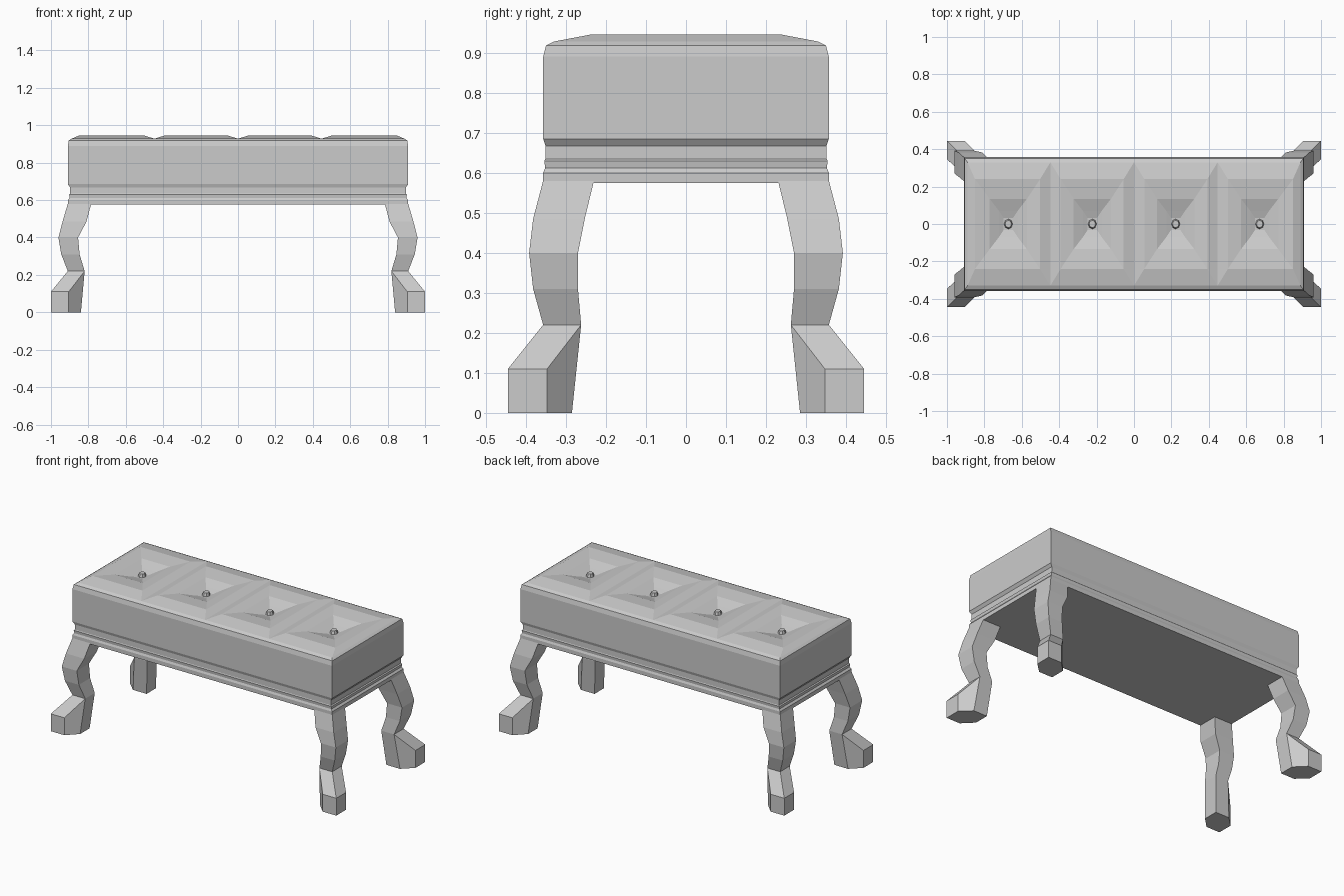
import bpy, bmesh

cube = bpy.data.objects.get("Cube")
if cube:
    bpy.data.objects.remove(cube, do_unlink=True)

grey = bpy.data.materials.new("plain grey")
grey.use_nodes = True
grey.diffuse_color = (0.6, 0.6, 0.6, 1)
grey.node_tree.nodes["Principled BSDF"].inputs["Base Color"].default_value = (0.6, 0.6, 0.6, 1)


def rect(x0, x1, y0, y1, z):
    return [(x0, y0, z), (x1, y0, z), (x1, y1, z), (x0, y1, z)]


def loft(bm, loops, start=True, end=True):
    """Skin a stack of four-cornered loops, optionally capping its ends."""
    rings = [[bm.verts.new(p) for p in loop] for loop in loops]
    for a, b in zip(rings, rings[1:]):
        for i in range(4):
            j = (i + 1) % 4
            quad = (a[i], a[j], b[j], b[i])
            # skip the hidden upright slivers where two pads meet
            if max(v.co.x for v in quad) - min(v.co.x for v in quad) > 1e-5 or \
                    max(abs(v.co.y) for v in quad) - min(abs(v.co.y) for v in quad) < 0.1:
                bm.faces.new(quad)
    if start:
        bm.faces.new(rings[0][::-1])
    if end:
        bm.faces.new(rings[-1])
    return rings


def finish(bm, name):
    bmesh.ops.remove_doubles(bm, verts=bm.verts, dist=1e-4)
    bmesh.ops.recalc_face_normals(bm, faces=bm.faces)
    mesh = bpy.data.meshes.new(name)
    bm.to_mesh(mesh)
    bm.free()
    mesh.materials.append(grey)
    obj = bpy.data.objects.new(name, mesh)
    bpy.context.collection.objects.link(obj)
    return obj


def centred(profile):
    return [rect(-x, x, -y, y, z) for x, y, z in profile]


# Moulded frame under the cushion
bm = bmesh.new()
loft(bm, centred([(0.91, 0.357, 0.575), (0.91, 0.357, 0.6), (0.9, 0.352, 0.612),
                  (0.903, 0.354, 0.63), (0.897, 0.351, 0.635), (0.897, 0.351, 0.672)]))
finish(bm, "frame")

# Cushion sides
bm = bmesh.new()
loft(bm, centred([(0.897, 0.351, 0.667), (0.91, 0.357, 0.685),
                  (0.91, 0.357, 0.89), (0.905, 0.35, 0.918)]), end=False)

# Four tufted pads with sunken centres
edges = [-0.905, -0.447, 0, 0.447, 0.905]
centres = [-0.672, -0.223, 0.223, 0.672]
for k, cx in enumerate(centres):
    x0, x1 = edges[k], edges[k + 1]
    in0 = 0.015 if k == 0 else 0
    in1 = 0.015 if k == 3 else 0
    loops = [rect(x0, x1, -0.35, 0.35, 0.918),
             rect(x0 + in0, x1 - in1, -0.33, 0.33, 0.928),
             rect(x0 + 0.055, x1 - 0.055, -0.24, 0.24, 0.945)]
    for hx, hy, z in [(0.1, 0.135, 0.934), (0.05, 0.07, 0.912), (0.025, 0.032, 0.9)]:
        loops.append(rect(cx - hx, cx + hx, -hy, hy, z))
    loft(bm, loops, start=False)
finish(bm, "cushion")

# Buttons
for k, cx in enumerate(centres):
    bm = bmesh.new()
    bmesh.ops.create_cone(bm, cap_ends=True, segments=8, radius1=0.03, radius2=0.02, depth=0.03)
    for v in bm.verts:
        v.co.x = v.co.x * 0.85 + cx
        v.co.z += 0.905
    finish(bm, "button_%d" % (k + 1))

# Curved legs with splayed feet: inner x, outer x, inner y, outer y, height
LEG = [(0.785, 0.91, 0.23, 0.357, 0.58), (0.81, 0.938, 0.253, 0.382, 0.485),
       (0.855, 0.96, 0.27, 0.392, 0.4), (0.847, 0.945, 0.27, 0.382, 0.31),
       (0.82, 0.91, 0.262, 0.357, 0.22)]


def leg(name, sx, sy):
    bm = bmesh.new()
    rings = loft(bm, [rect(*section) for section in LEG], end=False)
    inner, side, outer, front = rings[-1]
    # toe block
    add = bm.verts.new
    side_top, toe_top, front_top = add((1, 0.347, 0.11)), add((1, 0.445, 0.11)), add((0.905, 0.445, 0.11))
    side_low, toe_low, front_low = add((1, 0.347, 0)), add((1, 0.445, 0)), add((0.905, 0.445, 0))
    heel, heel_side, heel_front = add((0.84, 0.285, 0)), add((0.935, 0.285, 0)), add((0.84, 0.38, 0))
    for face in [(side, outer, toe_top, side_top), (outer, front, front_top, toe_top),
                 (side_top, toe_top, toe_low, side_low), (toe_top, front_top, front_low, toe_low),
                 (side, side_top, side_low, heel_side), (front, heel_front, front_low, front_top),
                 (inner, side, heel_side, heel), (inner, heel, heel_front, front),
                 (heel, heel_side, side_low, toe_low, front_low, heel_front)]:
        bm.faces.new(face)
    for v in bm.verts:
        v.co.x *= sx
        v.co.y *= sy
    finish(bm, name)


for sx, side_name in ((1, "left"), (-1, "right")):
    for sy, end_name in ((-1, "front"), (1, "back")):
        leg("%s_%s_leg" % (end_name, side_name), sx, sy)
